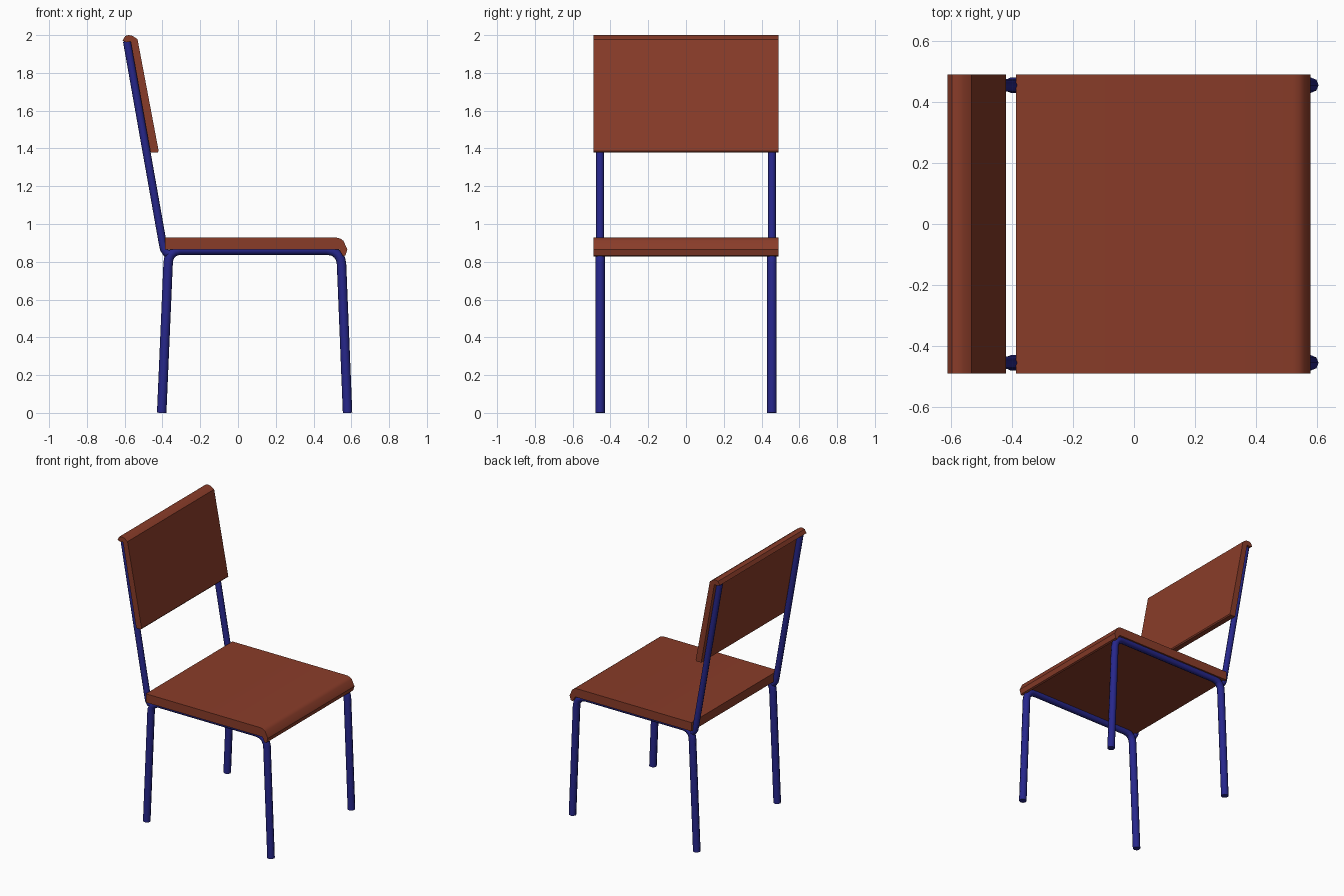
import bpy, bmesh, math

if "Cube" in bpy.data.objects:
    bpy.data.objects.remove(bpy.data.objects["Cube"])


def material(name, color):
    m = bpy.data.materials.new(name)
    m.diffuse_color = color
    m.use_nodes = True
    m.node_tree.nodes["Principled BSDF"].inputs["Base Color"].default_value = m.diffuse_color
    return m


blue = material("blue_metal", (0.02, 0.02, 0.26, 1))
brown = material("red_brown_wood", (0.25, 0.045, 0.022, 1))


def finish(ob, mat, angle):
    ob.data.materials.append(mat)
    bpy.ops.object.select_all(action='DESELECT')
    ob.select_set(True)
    bpy.context.view_layer.objects.active = ob
    if ob.type == 'CURVE':
        bpy.ops.object.convert(target='MESH')
    bpy.ops.object.shade_smooth_by_angle(angle=math.radians(angle))


def panel(name, profile, half_width):
    """Extrude an x/z profile across the chair."""
    bm = bmesh.new()
    face = bm.faces.new([bm.verts.new((x, -half_width, z)) for x, z in profile])
    ext = bmesh.ops.extrude_face_region(bm, geom=[face])
    verts = [v for v in ext["geom"] if isinstance(v, bmesh.types.BMVert)]
    bmesh.ops.translate(bm, verts=verts, vec=(0, 2 * half_width, 0))
    bmesh.ops.recalc_face_normals(bm, faces=bm.faces)
    mesh = bpy.data.meshes.new(name)
    bm.to_mesh(mesh)
    bm.free()
    ob = bpy.data.objects.new(name, mesh)
    bpy.context.collection.objects.link(ob)
    finish(ob, brown, 30)


def tube(name, path, y, radius):
    """Eight-sided capped tube along an x/z path."""
    cu = bpy.data.curves.new(name, 'CURVE')
    cu.dimensions = '3D'
    cu.bevel_depth = radius
    cu.bevel_resolution = 2
    cu.use_fill_caps = True
    sp = cu.splines.new('POLY')
    sp.points.add(len(path) - 1)
    for p, (x, z) in zip(sp.points, path):
        p.co = (x, y, z, 1)
    ob = bpy.data.objects.new(name, cu)
    bpy.context.collection.objects.link(ob)
    finish(ob, blue, 50)


# Seat with rounded front lip
panel("seat", [(-0.387, 0.866), (-0.387, 0.928), (0.521, 0.928), (0.542, 0.923),
               (0.558, 0.911), (0.579, 0.866), (0.569, 0.834), (0.556, 0.829),
               (0.535, 0.866)], 0.49)

# Backrest with lip folded over the tube tops
panel("backrest", [(-0.463, 1.378), (-0.426, 1.378), (-0.420, 1.386), (-0.532, 1.978),
                   (-0.558, 1.996), (-0.578, 2.0), (-0.597, 1.996), (-0.611, 1.970),
                   (-0.590, 1.962), (-0.568, 1.966)], 0.49)

# Side frames: front leg, rail and back leg in one bent tube, plus back upright
frame = [(0.580, 0), (0.548, 0.79), (0.543, 0.814), (0.529, 0.838), (0.505, 0.855),
         (0.47, 0.862), (-0.305, 0.862), (-0.335, 0.855), (-0.356, 0.838),
         (-0.367, 0.814), (-0.370, 0.79), (-0.404, 0)]
upright = [(-0.588, 1.968), (-0.399, 0.90), (-0.392, 0.866), (-0.380, 0.846),
           (-0.355, 0.842), (-0.30, 0.862)]
for side, y in (("right", -0.455), ("left", 0.455)):
    tube("leg_frame_" + side, frame, y, 0.025)
    tube("back_upright_" + side, upright, y, 0.021)
